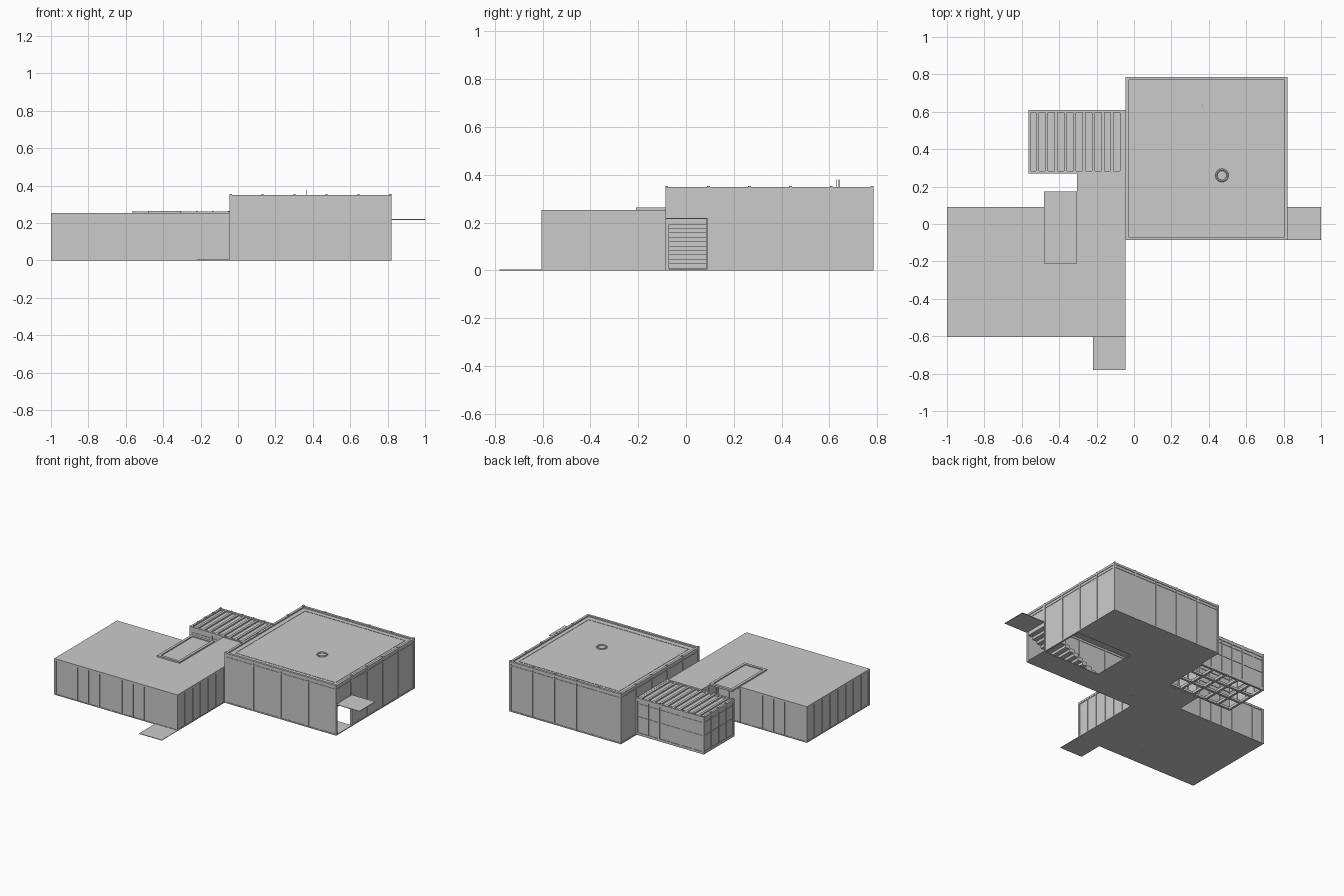
import bpy, bmesh, math
from mathutils import Matrix, Vector

if "Cube" in bpy.data.objects:
    bpy.data.objects.remove(bpy.data.objects["Cube"])


def boxes(name, items):
    """One object made of boxes (x0, x1, y0, y1, z0, z1)."""
    bm = bmesh.new()
    for x0, x1, y0, y1, z0, z1 in items:
        c = Vector(((x0 + x1) / 2, (y0 + y1) / 2, (z0 + z1) / 2))
        s = Matrix.Diagonal((x1 - x0, y1 - y0, z1 - z0, 1))
        bmesh.ops.create_cube(bm, size=1, matrix=Matrix.Translation(c) @ s)
    return finish(name, bm)


def finish(name, bm):
    me = bpy.data.meshes.new(name)
    bm.to_mesh(me)
    bm.free()
    ob = bpy.data.objects.new(name, me)
    bpy.context.collection.objects.link(ob)
    return ob


def wall(name, axis, pos, inward, a, b, z0, z1, n, rails=(), post=0.01, top=None):
    """Recessed panel with n bays of posts and horizontal rails; axis = run direction."""
    def part(u0, u1, d0, d1, za, zb):
        v = sorted((pos + inward * d0, pos + inward * d1))
        return (u0, u1, *v, za, zb) if axis == 'x' else (*v, u0, u1, za, zb)
    items = [part(a, b, 0.004, 0.009, z0, z1)]
    for i in range(n + 1):
        u = a + (b - a - post) * i / n
        items.append(part(u, u + post, 0, 0.014, z0, top or z1))
    for z, h in rails:
        items.append(part(a, b, 0.001, 0.013, z, z + h))
    boxes(name, items)


def rim(name, x0, x1, y0, y1, z0, z1, w):
    boxes(name, [(x0, x1, y0, y0 + w, z0, z1), (x0, x1, y1 - w, y1, z0, z1),
                 (x0, x0 + w, y0 + w, y1 - w, z0, z1), (x1 - w, x1, y0 + w, y1 - w, z0, z1)])


def cylinder(name, x, y, z0, z1, r, n=16):
    bm = bmesh.new()
    bmesh.ops.create_cone(bm, cap_ends=True, segments=n, radius1=r, radius2=r, depth=z1 - z0,
                          matrix=Matrix.Translation((x, y, (z0 + z1) / 2)))
    return finish(name, bm)


# Main plan lines
X0, X1, X2 = -1.0, -0.045, 0.82
Y0, Y1, Y2, Y3 = -0.605, -0.085, 0.09, 0.785
LOW, TALL = 0.25, 0.35

# Low wing
boxes("low_wing_floor", [(X0, X1, Y0, Y2, 0, 0.005)])
boxes("low_wing_roof", [(X0, X1, Y0, Y2, LOW - 0.008, LOW + 0.003)])
low_rails = ((0, 0.006), (LOW - 0.012, 0.006))
wall("low_front_wall", 'x', Y0, 1, X0, X1, 0, LOW, 11, low_rails, 0.007)
wall("low_back_wall", 'x', Y2, -1, X0, X1, 0, LOW, 11, low_rails, 0.007)
wall("low_left_wall", 'y', X0, 1, Y0, Y2, 0, LOW, 8, low_rails, 0.007)
wall("low_right_wall", 'y', X1, -1, Y0, Y1, 0, LOW, 6, low_rails, 0.007)
boxes("front_doorstep", [(-0.22, X1, -0.78, Y0, 0, 0.004)])
for i, (x, y) in enumerate(((-0.48, -0.475), (-0.88, -0.32), (0.03, 0.015))):
    cylinder(f"floor_drain_{i + 1}", x, y, -0.001, 0.004, 0.015)

# Canopy over the back entrance
rim("canopy_frame", -0.48, -0.305, -0.21, 0.175, LOW, 0.263, 0.018)
boxes("canopy_panel", [(-0.47, -0.315, -0.2, 0.165, LOW, 0.256)])

# Corridor joining the wings
boxes("corridor_floor", [(-0.305, X1, Y2, 0.27, 0, 0.005)])
boxes("corridor_roof", [(-0.305, X1, Y2, 0.27, LOW - 0.008, 0.253)])
wall("corridor_wall", 'y', -0.305, 1, Y2, 0.27, 0, LOW, 2, low_rails, 0.007)

# Middle wing: ribbed roof, panelled walls, open floor joists
MX, MY0, MY1 = -0.565, 0.27, 0.61
mid_rails = ((0, 0.012), (0.125, 0.005), (0.215, 0.006), (LOW - 0.012, 0.012))
wall("middle_back_wall", 'x', MY1, -1, MX, X1, 0, LOW, 6, mid_rails, 0.008, 0.264)
wall("middle_left_wall", 'y', MX, 1, MY0, MY1, 0, LOW, 4, mid_rails, 0.008, 0.264)
wall("middle_front_wall", 'x', MY0, 1, MX, -0.305, 0, LOW, 3, mid_rails, 0.008)
rim("middle_roof_rim", MX, X1, MY0, MY1, LOW - 0.01, 0.26, 0.014)
boxes("middle_roof", [(MX, X1, MY0, MY1, LOW - 0.008, 0.25)])
boxes("middle_roof_ribs", [(MX + 0.04 + i * 0.05, MX + 0.056 + i * 0.05, MY0, MY1, 0.25, 0.259)
                           for i in range(10)])
joists = []
for i in range(6):
    x = MX + (X1 - MX - 0.016) * i / 5
    joists.append((x, x + 0.016, MY0, MY1, 0, 0.018))
for i in range(4):
    y = MY0 + (MY1 - MY0 - 0.016) * i / 3
    joists.append((MX, X1, y, y + 0.016, 0.001, 0.017))
boxes("middle_floor_joists", joists)

# Tall wing: floor with a stairwell hole beside the stairs
HX, HY = 0.37, 0.41
boxes("tall_wing_floor", [(X1, HX, Y1, Y3, 0, 0.006), (HX, X2, Y1, Y2, 0, 0.006),
                          (HX, X2, HY, Y3, 0, 0.006)])
boxes("tall_wing_roof", [(X1 + 0.004, X2 - 0.004, Y1 + 0.004, Y3 - 0.004, 0.332, 0.341)])
rim("roof_parapet", X1, X2, Y1, Y3, 0.335, TALL, 0.016)
rim("roof_kerb", 0, 0.78, -0.035, 0.74, 0.338, 0.343, 0.005)
tall_rails = ((0, 0.008), (0.315, 0.008))
wall("tall_front_wall", 'x', Y1, 1, X1, X2, 0, 0.34, 4, tall_rails)
wall("tall_back_wall", 'x', Y3, -1, X1, X2, 0, 0.34, 5, tall_rails, 0.01, 0.354)
wall("tall_left_wall", 'y', X1, 1, Y1, Y3, 0, 0.34, 5, tall_rails, 0.01, 0.354)
wall("tall_right_wall", 'y', X2, -1, Y2, Y3, 0, 0.34, 4, tall_rails, 0.01, 0.354)
wall("tall_right_wall_over_opening", 'y', X2, -1, Y1, Y2, 0.22, 0.34, 1, ((0.315, 0.008),))

# Stairs up to the outside landing
N, SX, LZ = 12, 0.39, 0.22
run, rise = (X2 - 0.01 - SX) / N, LZ / N
boxes("stairs", [(SX + i * run, SX + (i + 1) * run + 0.004, Y1 + 0.012, Y2 - 0.005,
                  max(0, (i - 0.5) * rise), (i + 1) * rise) for i in range(N)])
boxes("side_landing", [(X2, 1.0, Y1, Y2, LZ - 0.004, LZ)])

# Roof vent ring and thin masts
bpy.ops.mesh.primitive_torus_add(major_segments=24, minor_segments=6, major_radius=0.03,
                                 minor_radius=0.006, location=(0.47, 0.26, 0.343))
bpy.context.object.name = "roof_vent_ring"
bpy.ops.object.shade_smooth_by_angle()
for i, y in enumerate((0.63, 0.64)):
    cylinder(f"roof_mast_{i + 1}", 0.365, y, 0.34, 0.38, 0.0012, 6)
